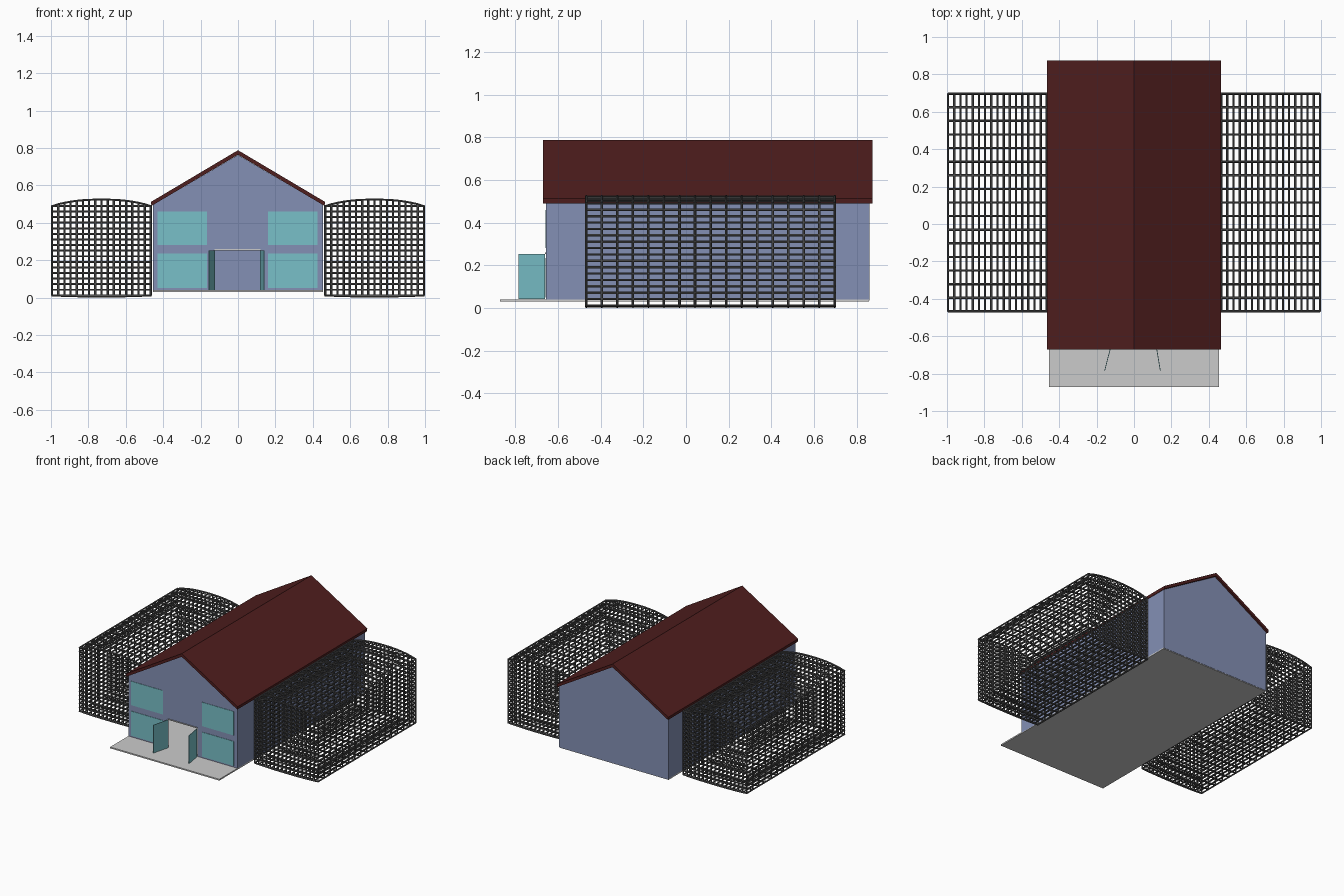
import bpy, bmesh, math

if "Cube" in bpy.data.objects:
    bpy.data.objects.remove(bpy.data.objects["Cube"])


def material(name, rgb):
    m = bpy.data.materials.new(name)
    m.diffuse_color = (*rgb, 1)
    m.use_nodes = True
    m.node_tree.nodes["Principled BSDF"].inputs["Base Color"].default_value = m.diffuse_color
    return m


WALL = material("blue_wall", (0.23, 0.28, 0.46))
ROOF = material("dark_red", (0.08, 0.013, 0.013))
GLASS = material("teal_glass", (0.19, 0.53, 0.58))
WIRE = material("dark_wire", (0.08, 0.08, 0.08))


def prism(name, profile, axis, a, b, mat=None):
    """Extrude a 2D profile along y (profile in xz) or z (profile in xy) from a to b."""
    bm = bmesh.new()
    place = (lambda p: (p[0], a, p[1])) if axis == 'y' else (lambda p: (p[0], p[1], a))
    face = bm.faces.new([bm.verts.new(place(p)) for p in profile])
    ext = bmesh.ops.extrude_face_region(bm, geom=[face])
    shift = (0, b - a, 0) if axis == 'y' else (0, 0, b - a)
    bmesh.ops.translate(bm, vec=shift,
                        verts=[g for g in ext['geom'] if isinstance(g, bmesh.types.BMVert)])
    bmesh.ops.recalc_face_normals(bm, faces=bm.faces)
    me = bpy.data.meshes.new(name)
    bm.to_mesh(me)
    bm.free()
    if mat:
        me.materials.append(mat)
    ob = bpy.data.objects.new(name, me)
    bpy.context.collection.objects.link(ob)
    return ob


def box(name, x0, x1, y0, y1, z0, z1, mat=None):
    return prism(name, [(x0, y0), (x1, y0), (x1, y1), (x0, y1)], 'z', z0, z1, mat)


# House dimensions
W, Y0, Y1, T = 0.455, -0.655, 0.86, 0.008
BASE, EAVE, RIDGE = 0.035, 0.495, 0.763
DOOR_L, DOOR_R, DOOR_TOP = -0.125, 0.12, 0.253

# Floor slab running out to the front step
box("floor_slab", -W, W, -0.872, Y1 - 0.002, 0.03, 0.04)

# Gable walls, the front one with a doorway
gable_top = [(W, BASE), (W, EAVE), (0, RIDGE), (-W, EAVE), (-W, BASE)]
doorway = [(DOOR_L, BASE), (DOOR_L, DOOR_TOP), (DOOR_R, DOOR_TOP), (DOOR_R, BASE)]
prism("front_wall", gable_top + doorway, 'y', Y0, Y0 + T, WALL)
prism("back_wall", gable_top, 'y', Y1 - T, Y1, WALL)

# Side walls
for side, s in (("left", -1), ("right", 1)):
    xs = sorted((s * W, s * (W - T)))
    box(side + "_wall", *xs, Y0 + T, Y1 - T, BASE, EAVE, WALL)

# Pitched roof as one folded slab
prism("roof", [(0, 0.788), (0.465, 0.512), (0.463, 0.49), (0, 0.764),
               (-0.463, 0.49), (-0.465, 0.512)], 'y', -0.67, 0.875, ROOF)

# Front windows, two on each side of the door
for side, x0, x1 in (("left", -0.43, -0.165), ("right", 0.16, 0.425)):
    for level, z0, z1 in (("lower", 0.05, 0.235), ("upper", 0.28, 0.46)):
        box(f"{side}_{level}_window", x0, x1, Y0 - 0.003, Y0 + T + 0.003, z0, z1, GLASS)

# Open double doors and the lintel
for side, hinge, tip in (("left", DOOR_L, -0.157), ("right", DOOR_R, 0.141)):
    h = 0.002
    prism(side + "_door", [(hinge - h, -0.66), (hinge + h, -0.66),
                           (tip + h, -0.785), (tip - h, -0.785)], 'z', 0.041, 0.252, GLASS)
box("door_lintel", DOOR_L, DOOR_R, Y0 - 0.005, Y0 + T, DOOR_TOP, DOOR_TOP + 0.006)

# Wire cages: 17 closed wire loops in each direction, with a low arched top
N, R = 16, 0.006
CX0, CX1, CY0, CY1, CZ0, CZ1 = 0.466, 0.994, -0.467, 0.697, 0.012, 0.49


def steps(a, b):
    return [a + (b - a) * i / N for i in range(N + 1)]


def bulge(x):
    u = (2 * x - CX0 - CX1) / (CX1 - CX0)
    return 1 - abs(u) ** 2.4


def top(x):
    return CZ1 + 0.034 * bulge(x)


def bottom(x):
    return CZ0 - 0.006 * bulge(x)


xs, ys, zs = steps(CX0, CX1), steps(CY0, CY1), steps(CZ0, CZ1)
loops = []
for x in xs:
    loops.append([(x, CY0, bottom(x)), (x, CY1, bottom(x)), (x, CY1, top(x)), (x, CY0, top(x))])
for y in ys:
    loops.append([(x, y, bottom(x)) for x in xs] + [(x, y, top(x)) for x in reversed(xs)])
for z in zs:
    loops.append([(CX0, CY0, z), (CX1, CY0, z), (CX1, CY1, z), (CX0, CY1, z)])

for side, s in (("left", -1), ("right", 1)):
    cu = bpy.data.curves.new(side + "_cage", 'CURVE')
    cu.dimensions = '3D'
    cu.bevel_depth = R
    cu.bevel_resolution = 1
    cu.materials.append(WIRE)
    for pts in loops:
        sp = cu.splines.new('POLY')
        sp.points.add(len(pts) - 1)
        for p, (x, y, z) in zip(sp.points, pts):
            p.co = (s * x, y, z, 1)
        sp.use_cyclic_u = True
        sp.use_smooth = False
    ob = bpy.data.objects.new(side + "_cage", cu)
    bpy.context.collection.objects.link(ob)
    bpy.ops.object.select_all(action='DESELECT')
    ob.select_set(True)
    bpy.context.view_layer.objects.active = ob
    bpy.ops.object.convert(target='MESH')
